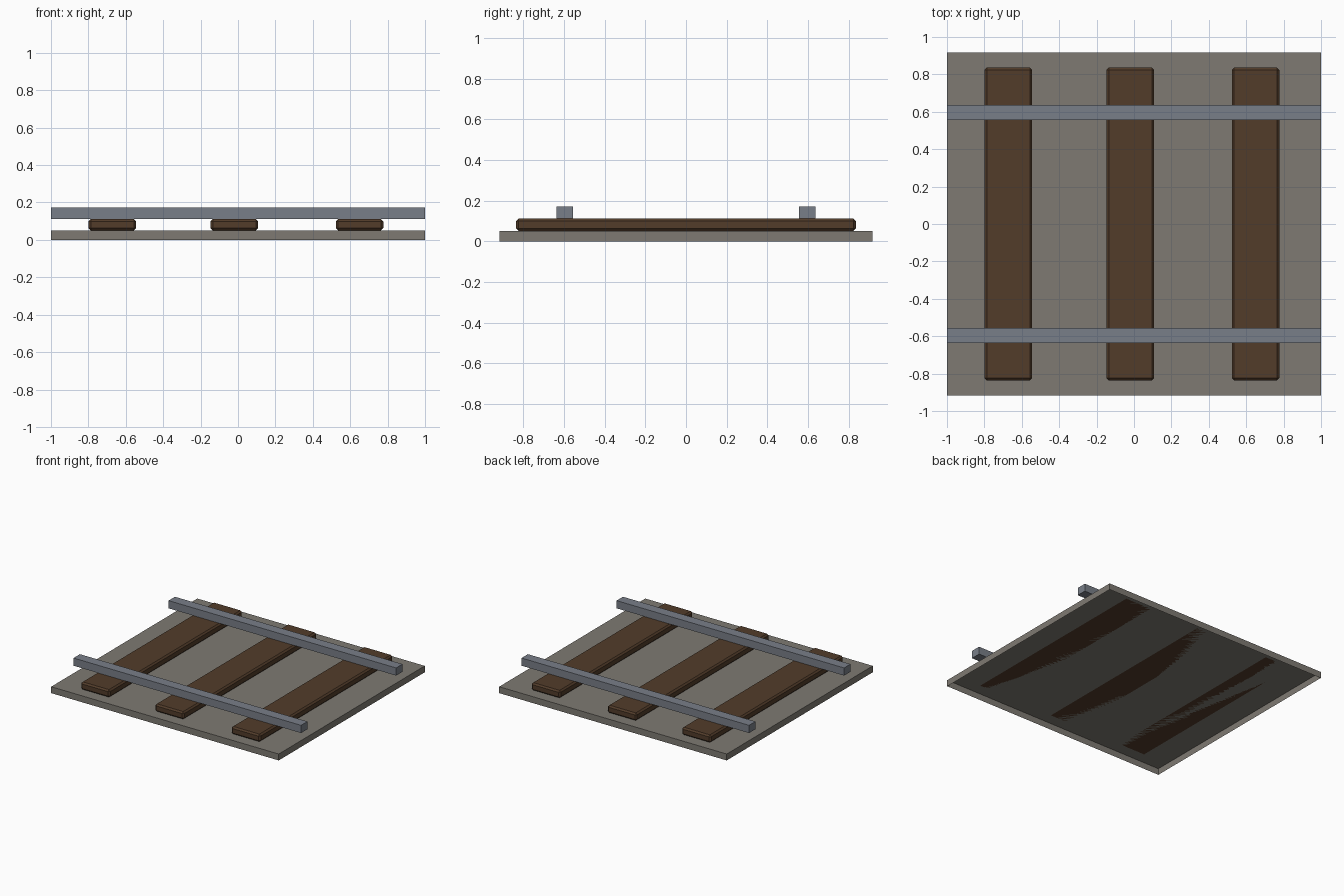
import bpy, bmesh

if "Cube" in bpy.data.objects:
    bpy.data.objects.remove(bpy.data.objects["Cube"])


def material(name, rgb):
    mat = bpy.data.materials.new(name)
    mat.diffuse_color = (*rgb, 1)
    mat.use_nodes = True
    mat.node_tree.nodes["Principled BSDF"].inputs["Base Color"].default_value = mat.diffuse_color
    return mat


def box(name, lo, hi, mat, bevel=0, open_bottom=False):
    """Flat-faced box between two corners, optionally chamfered or open below."""
    bm = bmesh.new()
    bmesh.ops.create_cube(bm, size=1)
    for v in bm.verts:
        for i in range(3):
            v.co[i] = lo[i] + (v.co[i] + 0.5) * (hi[i] - lo[i])
    bm.normal_update()
    if open_bottom:
        under = [f for f in bm.faces if f.normal.z < -0.5]
        bmesh.ops.delete(bm, geom=under, context='FACES_ONLY')
    if bevel:
        bmesh.ops.bevel(bm, geom=bm.edges[:], offset=bevel, segments=1,
                        affect='EDGES', profile=0.5)
    mesh = bpy.data.meshes.new(name)
    bm.to_mesh(mesh)
    bm.free()
    mesh.materials.append(mat)
    obj = bpy.data.objects.new(name, mesh)
    bpy.context.collection.objects.link(obj)
    return obj


gravel = material("gravel", (0.21, 0.195, 0.17))
wood = material("wood", (0.084, 0.045, 0.023))
steel = material("steel", (0.19, 0.21, 0.246))

# Ballast bed, a shell with no underside
box("ballast_bed", (-1, -0.917, 0), (1, 0.917, 0.051), gravel, open_bottom=True)

# Chamfered wooden sleepers, slightly unevenly spaced
for i, x in enumerate((-0.672, -0.02, 0.65)):
    box(f"sleeper_{i + 1}", (x - 0.127, -0.836, 0.051), (x + 0.127, 0.836, 0.111),
        wood, bevel=0.012)

# Pair of rails
for side, y in (("front", -0.597), ("back", 0.597)):
    box(f"{side}_rail", (-1, y - 0.04, 0.111), (1, y + 0.04, 0.172), steel)
